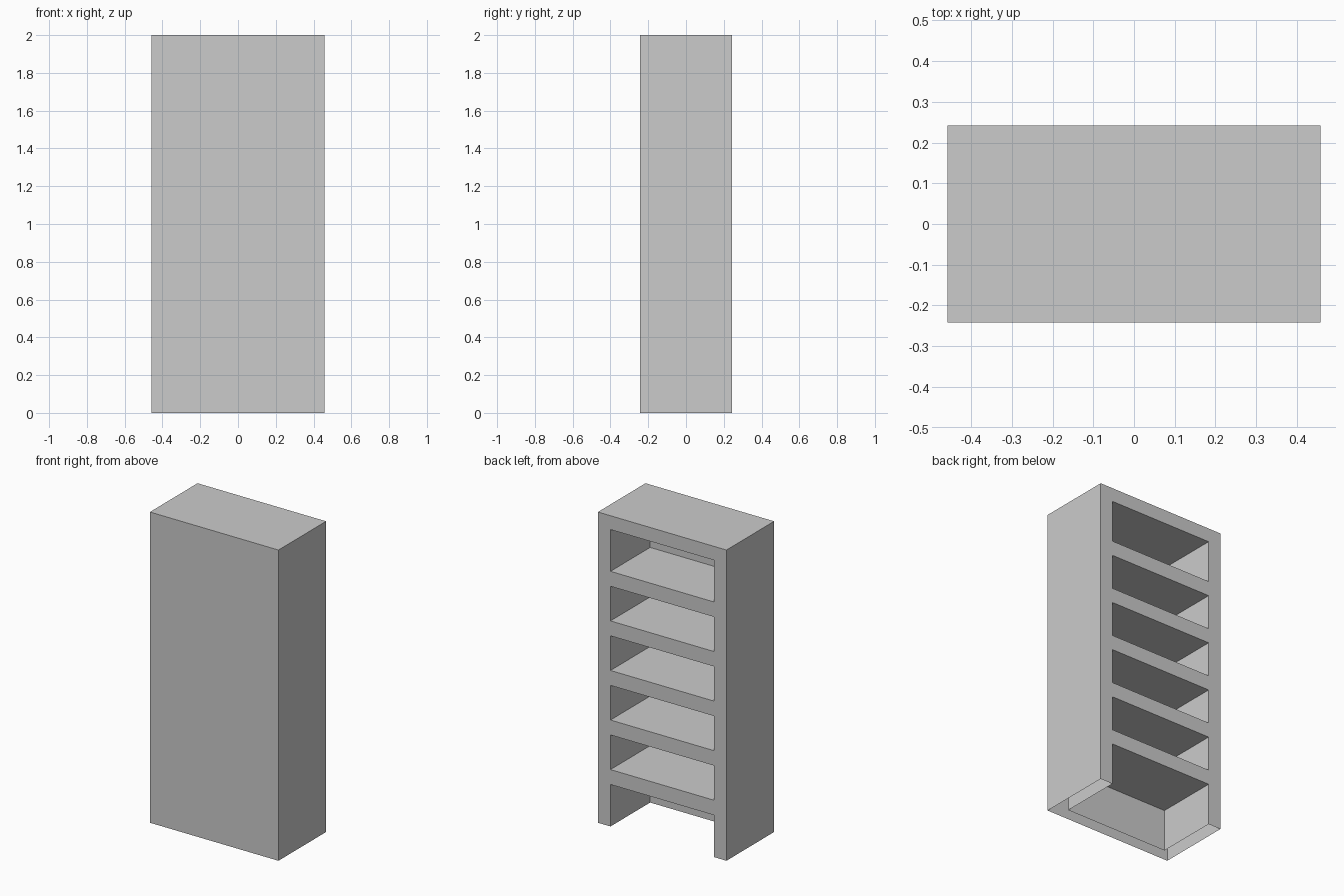
import bpy, bmesh

if "Cube" in bpy.data.objects:
    bpy.data.objects.remove(bpy.data.objects["Cube"])

W, D, H = 0.4577, 0.2423, 2.0      # half width, half depth, height
INNER = 0.368                      # half width of the bays
BAY_DEPTH = 0.403
PITCH = 0.319                      # vertical spacing of the bays

# Levels from floor to top: bay top / next bay bottom, alternating
xs = [-W, -INNER, INNER, W]
zs = [0.0, 0.27]
for i in range(5):
    top = 1.911 if i == 4 else 0.27 + PITCH * (i + 1)
    zs += [0.366 + PITCH * i, top]
zs.append(H)

bm = bmesh.new()

# Back frame: grid of posts, rails and bay cells
grid = [[bm.verts.new((x, D, z)) for x in xs] for z in zs]
bays = []
for r in range(len(zs) - 1):
    for c in range(3):
        f = bm.faces.new((grid[r][c], grid[r][c + 1], grid[r + 1][c + 1], grid[r + 1][c]))
        if c == 1 and r % 2 == 0:
            bays.append(f)

# Outer carcass: full-depth body behind the frame
body = bmesh.ops.extrude_face_region(bm, geom=bm.faces[:], use_keep_orig=True)
front = [v for v in body["geom"] if isinstance(v, bmesh.types.BMVert)]
bmesh.ops.translate(bm, verts=front, vec=(0, -2 * D, 0))
bays = [f for f in bm.faces
        if all(abs(v.co.y - D) < 1e-5 for v in f.verts)
        and abs(f.calc_center_median().x) < 1e-5
        and any(abs(f.calc_center_median().z - (zs[r] + zs[r + 1]) / 2) < 1e-4
                for r in range(0, len(zs) - 1, 2))]

# Bays: pushed in from the back
pushed = bmesh.ops.extrude_discrete_faces(bm, faces=bays)["faces"]
for f in pushed:
    bmesh.ops.translate(bm, verts=f.verts[:], vec=(0, -BAY_DEPTH, 0))
bmesh.ops.remove_doubles(bm, verts=bm.verts[:], dist=1e-5)
bmesh.ops.recalc_face_normals(bm, faces=bm.faces[:])

# Open underside
under = [f for f in bm.faces if all(abs(v.co.z) < 1e-5 for v in f.verts)]
bmesh.ops.delete(bm, geom=under, context='FACES')

# Merge the plain outer panels into single faces
for axis, value in ((1, -D), (2, H), (0, -W), (0, W)):
    panel = [f for f in bm.faces if all(abs(v.co[axis] - value) < 1e-5 for v in f.verts)]
    if len(panel) > 1:
        bmesh.ops.dissolve_faces(bm, faces=panel, use_verts=True)

mesh = bpy.data.meshes.new("shelf_cabinet")
bm.to_mesh(mesh)
bm.free()
bpy.context.collection.objects.link(bpy.data.objects.new("shelf_cabinet", mesh))
